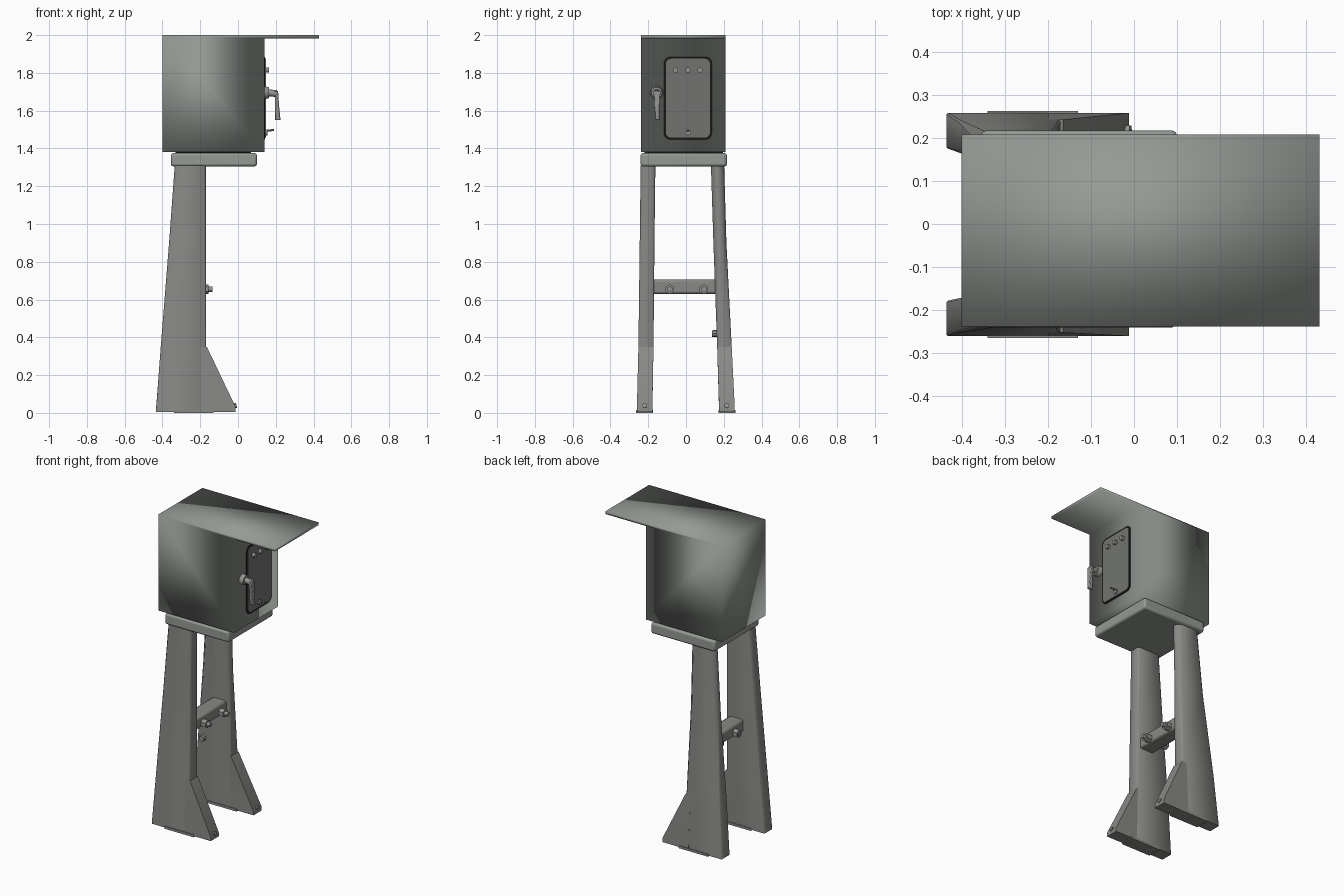
import bpy, bmesh, math
from mathutils import Vector, Matrix

if "Cube" in bpy.data.objects:
    bpy.data.objects.remove(bpy.data.objects["Cube"])


def mat(name, c):
    m = bpy.data.materials.new(name)
    m.diffuse_color = (*c, 1)
    m.use_nodes = True
    m.node_tree.nodes["Principled BSDF"].inputs["Base Color"].default_value = m.diffuse_color
    return m


BODY = mat("grey_green_paint", (0.30, 0.325, 0.30))
LEG = mat("grey_steel", (0.25, 0.25, 0.24))
DOOR = mat("dark_grey_door", (0.17, 0.175, 0.165))
BLACK = mat("black_seal", (0.012, 0.012, 0.01))
METAL = mat("bare_metal", (0.29, 0.29, 0.28))


def finish(name, bm, material, bevel=0, angle=35):
    bmesh.ops.recalc_face_normals(bm, faces=bm.faces)
    me = bpy.data.meshes.new(name)
    bm.to_mesh(me)
    bm.free()
    me.materials.append(material)
    ob = bpy.data.objects.new(name, me)
    bpy.context.collection.objects.link(ob)
    if bevel:
        b = ob.modifiers.new("bevel", 'BEVEL')
        b.width, b.segments = bevel, 2
    bpy.ops.object.select_all(action='DESELECT')
    bpy.context.view_layer.objects.active = ob
    ob.select_set(True)
    if angle >= 180:
        bpy.ops.object.shade_smooth()
    else:
        bpy.ops.object.shade_smooth_by_angle(angle=math.radians(angle))
    return ob


def loft(name, rings, material, **kw):
    """Join equal-length rings of points and cap both ends."""
    bm = bmesh.new()
    vs = [[bm.verts.new(p) for p in r] for r in rings]
    n = len(vs[0])
    for a, b in zip(vs, vs[1:]):
        for i in range(n):
            bm.faces.new((a[i], a[(i + 1) % n], b[(i + 1) % n], b[i]))
    bm.faces.new(vs[0])
    bm.faces.new(vs[-1])
    return finish(name, bm, material, **kw)


def rect(x0, x1, y0, y1, z):
    return [(x0, y0, z), (x1, y0, z), (x1, y1, z), (x0, y1, z)]


def box(name, x, y, z, material, **kw):
    return loft(name, [rect(*x, *y, z[0]), rect(*x, *y, z[1])], material, **kw)


def rod(name, a, b, r0, r1, material, sides=12):
    a, b = Vector(a), Vector(b)
    q = (b - a).to_track_quat('Z', 'Y').to_matrix().to_4x4()
    bm = bmesh.new()
    bmesh.ops.create_cone(bm, cap_ends=True, segments=sides, radius1=r0, radius2=r1,
                          depth=(b - a).length,
                          matrix=Matrix.Translation((a + b) / 2) @ q)
    return finish(name, bm, material)


def round_rect(x, y0, y1, z0, z1, r):
    pts = []
    for cy, cz, s in ((y1 - r, z1 - r, 0), (y0 + r, z1 - r, 90), (y0 + r, z0 + r, 180), (y1 - r, z0 + r, 270)):
        for k in range(5):
            t = math.radians(s + k * 22.5)
            pts.append((x, cy + r * math.cos(t), cz + r * math.sin(t)))
    return pts


# Cabinet: one profile from the side, with the roof running on as a canopy
prof = [(-0.40, 1.38), (0.14, 1.38), (0.14, 1.983), (0.43, 1.983), (0.43, 2.0), (-0.40, 2.0)]
loft("cabinet_with_canopy", [[(x, y, z) for x, z in prof] for y in (-0.238, 0.208)],
     BODY, angle=180)

# Plinth under the cabinet
box("plinth", (-0.355, 0.10), (-0.24, 0.217), (1.305, 1.375), BODY, bevel=0.012)
box("plinth_gasket", (-0.33, 0.07), (-0.22, 0.195), (1.37, 1.385), BLACK)


# Legs: tapered chamfered posts; rows are x0, x1, y0, y1, z, chamfer
def octo(x0, x1, y0, y1, z, c):
    return [(x0 + c, y0, z), (x1 - c, y0, z), (x1, y0 + c, z), (x1, y1 - c, z),
            (x1 - c, y1, z), (x0 + c, y1, z), (x0, y1 - c, z), (x0, y0 + c, z)]


left = [(-0.435, -0.17, -0.26, -0.178, 0.006, 0.003),
        (-0.409, -0.17, -0.252, -0.172, 0.35, 0.004),
        (-0.365, -0.17, -0.245, -0.167, 0.90, 0.008),
        (-0.335, -0.17, -0.24, -0.162, 1.31, 0.012)]
right = [(-0.435, -0.17, 0.175, 0.258, 0.006, 0.003),
         (-0.409, -0.17, 0.165, 0.242, 0.35, 0.005),
         (-0.365, -0.17, 0.145, 0.214, 0.90, 0.022),
         (-0.335, -0.17, 0.132, 0.202, 1.31, 0.025)]
for side, rows in (("left", left), ("right", right)):
    loft(side + "_leg", [octo(*r) for r in rows], LEG, angle=60)
    _, _, a0, a1, _, _ = rows[0]
    _, _, b0, b1, _, _ = rows[1]
    # Sloping toe in front of the leg
    loft(side + "_leg_toe",
         [rect(-0.20, -0.012, a0, a1, 0.006), rect(-0.20, -0.012, a0, a1, 0.03),
          rect(-0.20, -0.165, b0, b1, 0.35)], LEG)
    # Ground pad let into the sole
    box(side + "_foot_pad", (-0.34, -0.13), (a0 - 0.004, a1 + 0.004), (0, 0.016), LEG)
    ym = (a0 + a1) / 2
    rod(side + "_toe_bolt", (-0.05, ym, 0.03), (-0.008, ym, 0.04), 0.014, 0.014, METAL, 6)

# Crossbar with through bolts
box("crossbar", (-0.29, -0.19), (-0.18, 0.165), (0.63, 0.705), LEG, bevel=0.012)
for i, y in enumerate((-0.085, 0.095)):
    rod(f"crossbar_bolt_{i}", (-0.325, y, 0.655), (-0.135, y, 0.655), 0.014, 0.014, METAL)
    for j, x in enumerate((-0.305, -0.175)):
        rod(f"crossbar_nut_{i}_{j}", (x - 0.015, y, 0.655), (x + 0.018, y, 0.655), 0.026, 0.026, METAL, 6)
rod("leg_inner_bolt", (-0.36, 0.175, 0.42), (-0.36, 0.138, 0.42), 0.02, 0.017, METAL, 8)

# Door panel with black seal on the end face
loft("door_seal", [round_rect(x, -0.117, 0.137, 1.447, 1.885, 0.035) for x in (0.13, 0.144)], BLACK)
loft("door_panel", [round_rect(x, -0.107, 0.127, 1.457, 1.875, 0.028) for x in (0.13, 0.147)], DOOR)
for i, y in enumerate((-0.055, 0.01, 0.075)):
    rod(f"door_stud_{i}", (0.14, y, 1.815), (0.165, y, 1.815), 0.014, 0.014, METAL)

# Small hook near the foot of the door
rod("door_hook_base", (0.14, 0.01, 1.485), (0.155, 0.01, 1.485), 0.016, 0.016, METAL)
rod("door_hook", (0.15, 0.01, 1.493), (0.19, 0.01, 1.498), 0.006, 0.005, METAL, 8)

# Handle: boss, shaft and hanging lever
rod("handle_boss", (0.135, -0.155, 1.695), (0.165, -0.155, 1.695), 0.036, 0.028, METAL, 16)
rod("handle_shaft", (0.16, -0.155, 1.695), (0.205, -0.155, 1.69), 0.018, 0.018, METAL)
loft("handle_lever",
     [rect(0.195, 0.225, -0.16, -0.14, 1.55), rect(0.197, 0.218, -0.168, -0.14, 1.62),
      rect(0.195, 0.212, -0.172, -0.135, 1.705)], METAL, bevel=0.004)
